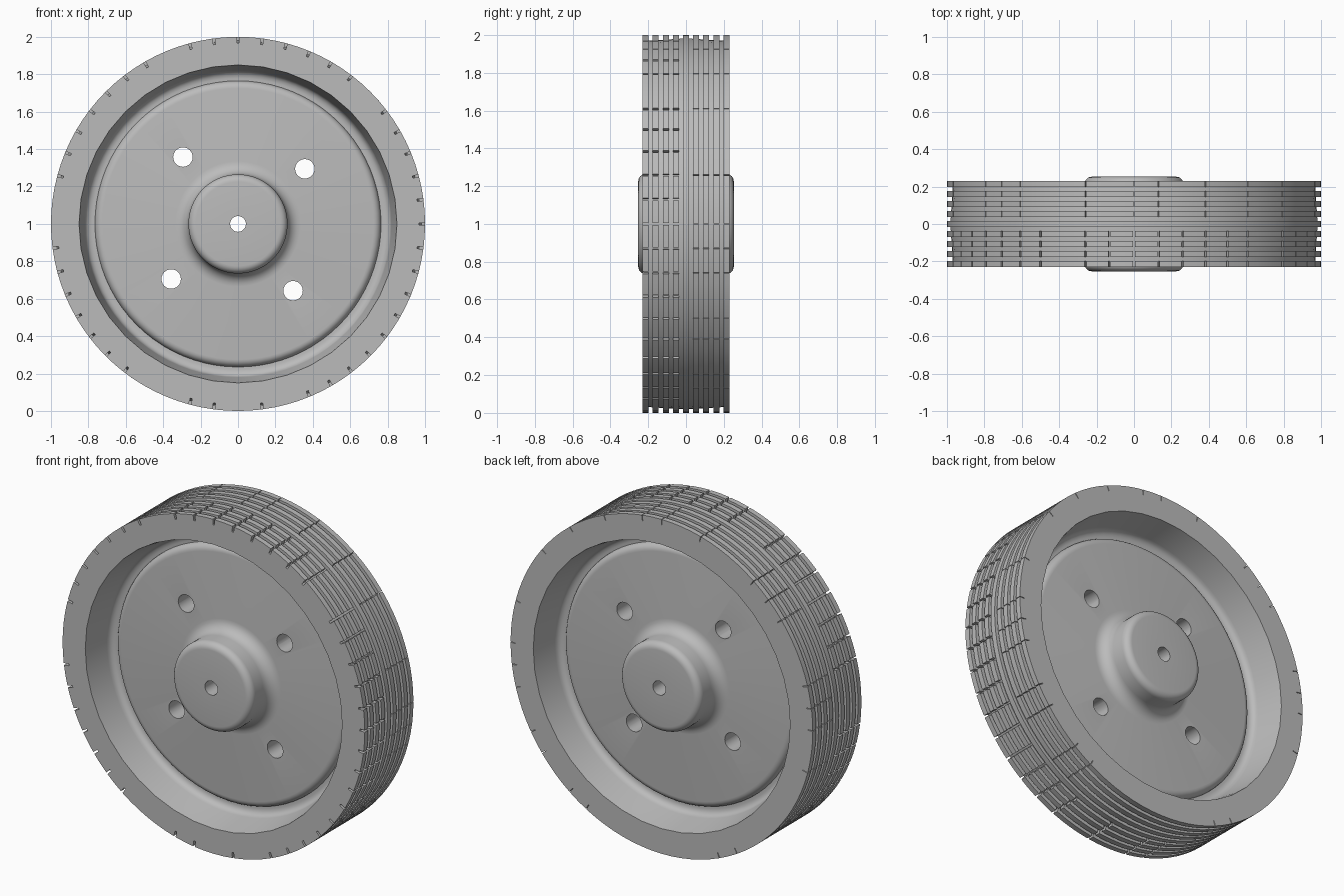
import bpy, bmesh, math, random

cube = bpy.data.objects.get("Cube")
if cube:
    bpy.data.objects.remove(cube, do_unlink=True)
random.seed(4)

grey = bpy.data.materials.new("plain grey")
grey.use_nodes = True
colour = (0.5, 0.5, 0.5, 1)
grey.diffuse_color = colour
grey.node_tree.nodes["Principled BSDF"].inputs["Base Color"].default_value = colour

HALF_W = 0.23      # half width of the tread
SIDES = 80
STEP = math.radians(7.5)


def polar(r, y, a):
    return (r * math.cos(a), y, 1 + r * math.sin(a))


def finish(bm, name):
    bmesh.ops.recalc_face_normals(bm, faces=bm.faces)
    mesh = bpy.data.meshes.new(name)
    bm.to_mesh(mesh)
    bm.free()
    mesh.materials.append(grey)
    ob = bpy.data.objects.new(name, mesh)
    bpy.context.collection.objects.link(ob)
    return ob


def activate(ob):
    bpy.ops.object.select_all(action='DESELECT')
    ob.select_set(True)
    bpy.context.view_layer.objects.active = ob


def fillet(r, y, rad_r, rad_y, start, end, n=6):
    """Elliptical corner in the (radius, y) plane."""
    angles = [math.radians(start + (end - start) * i / n) for i in range(n + 1)]
    return [(r + rad_r * math.cos(a), y + rad_y * math.sin(a)) for a in angles]


# Front half of the wheel cross-section, from the axle hole outwards
half = [(0.042, -0.253)]
half += fillet(0.225, -0.213, 0.04, 0.04, -90, 0)        # rounded hub cap
half += fillet(0.335, -0.14, 0.07, 0.07, 180, 90)        # hub base
half += fillet(0.725, -0.03, 0.04, 0.04, -90, 0)         # rounded disc edge
half += [(0.78, -0.03)]
half += fillet(0.78, -0.07, 0.04, 0.04, 90, 0, 4)        # channel behind the disc
half += [(0.85, -HALF_W), (0.967, -HALF_W), (0.975, -0.11), (0.98, -0.03)]
profile = half + [(r, -y) for r, y in reversed(half)]

# Wheel body: revolve the profile, with a coarser faceted rim opening
bm = bmesh.new()
rings = []
for i in range(SIDES):
    a = 2 * math.pi * i / SIDES
    flat = math.cos(2 * math.pi / SIDES) if i % 2 else 1
    rings.append([bm.verts.new(polar(r * (flat if abs(r - 0.85) < 0.001 else 1), y, a))
                  for r, y in profile])
for i in range(SIDES):
    p, q = rings[i], rings[(i + 1) % SIDES]
    for j in range(len(profile)):
        k = (j + 1) % len(profile)
        bm.faces.new((p[j], p[k], q[k], q[j]))
wheel = finish(bm, "wheel_body")

# Four bolt holes through the disc
for k in range(4):
    a = math.radians(39.5 + 90 * k)
    bpy.ops.mesh.primitive_cylinder_add(vertices=24, radius=0.052, depth=0.4,
                                        location=polar(0.463, 0, a),
                                        rotation=(math.pi / 2, 0, 0))
    cutter = bpy.context.object
    cutter.name = "bolt_hole_cutter"
    cutter.hide_render = True
    mod = wheel.modifiers.new("bolt_hole", 'BOOLEAN')
    mod.operation = 'DIFFERENCE'
    mod.solver = 'EXACT'
    mod.object = cutter
    activate(wheel)
    bpy.ops.object.modifier_apply(modifier=mod.name)
    bpy.data.objects.remove(cutter, do_unlink=True)
activate(wheel)
bpy.ops.object.shade_smooth_by_angle(angle=math.radians(30))


def tread_block(bm, y0, y1, a0, a1, n):
    """Curved block standing on the drum between two angles."""
    prev = first = None
    for i in range(n + 1):
        a = a0 + (a1 - a0) * i / n
        ring = [bm.verts.new(polar(r, y, a))
                for r, y in ((0.96, y0), (1, y0), (1, y1), (0.96, y1))]
        if prev:
            for j in range(4):
                k = (j + 1) % 4
                bm.faces.new((prev[j], prev[k], ring[k], ring[j]))
        first = first or ring
        prev = ring
    bm.faces.new(first)
    bm.faces.new(prev)


def tread(name, rows, slits, gap):
    """Ridge rows, cut across by narrow slits at the given steps."""
    bm = bmesh.new()
    for row in rows:
        y0 = -HALF_W + row * 0.0535
        for s, e in zip(slits, slits[1:] + [slits[0] + 48]):
            tread_block(bm, y0, y0 + 0.032, s * STEP + gap / 2,
                        e * STEP - gap / 2, 2 * (e - s))
    ob = finish(bm, name)
    activate(ob)
    bpy.ops.object.shade_smooth_by_angle(angle=math.radians(30))


tread("front_tread", range(4), [i for i in range(48) if random.random() < 0.85], 0.012)
tread("middle_ridge", [4], [0], 0)
tread("back_tread", range(5, 9), [i for i in range(48) if random.random() < 0.4], 0.004)
